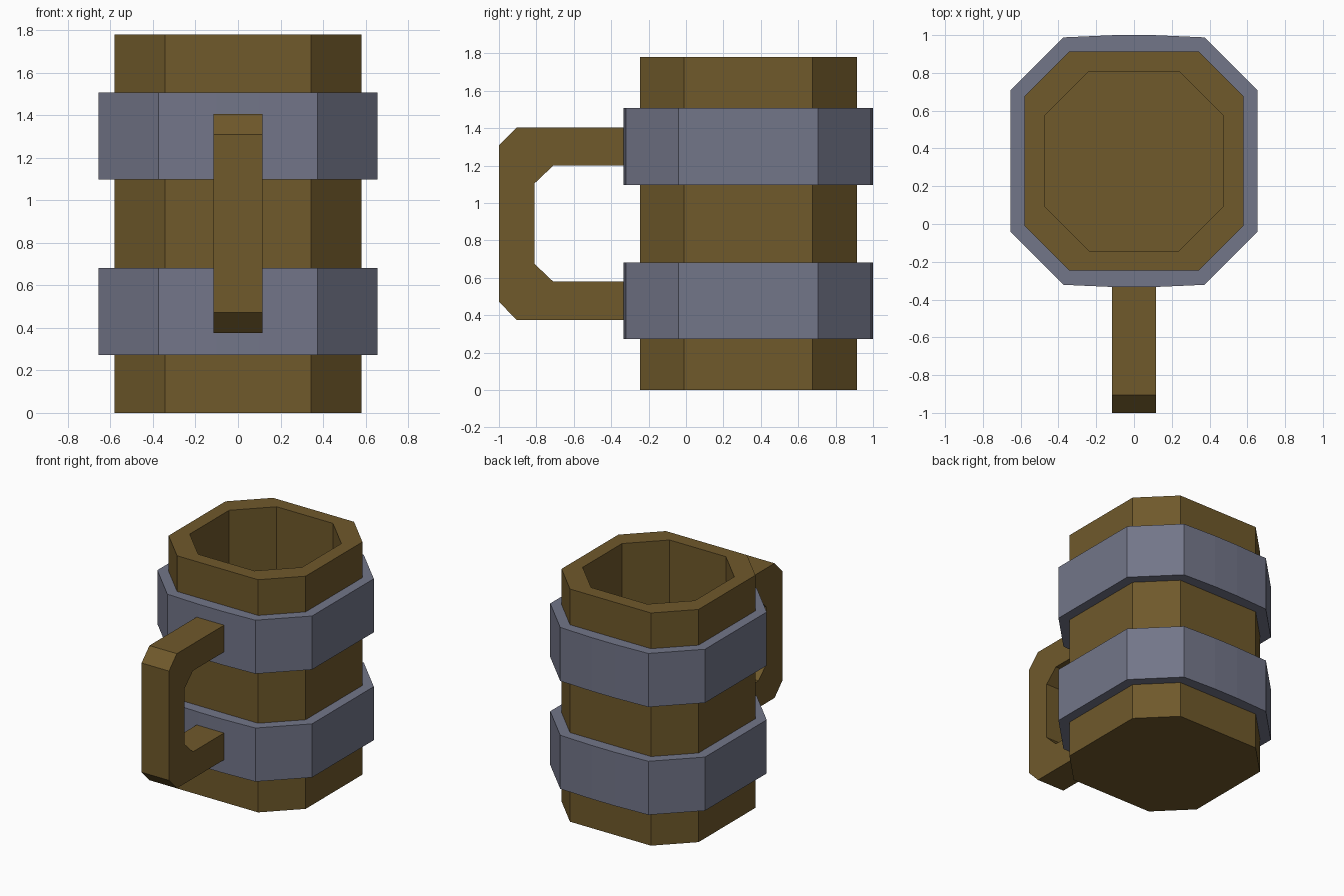
import bpy, bmesh

if "Cube" in bpy.data.objects:
    bpy.data.objects.remove(bpy.data.objects["Cube"])

CY = 0.333  # centre of the barrel in y


def material(name, rgb):
    m = bpy.data.materials.new(name)
    m.diffuse_color = (*rgb, 1)
    m.use_nodes = True
    m.node_tree.nodes["Principled BSDF"].inputs["Base Color"].default_value = m.diffuse_color
    return m


wood = material("wood", (0.16, 0.10, 0.024))
metal = material("metal", (0.17, 0.18, 0.25))


def octagon(r, flat, bulge=0.0):
    """Square of half-size r with cut corners; bulge bows the front and back."""
    half = [(r, -flat), (r, flat), (flat, r)]
    if bulge:
        half += [(0.1, r + bulge), (-0.1, r + bulge)]
    half += [(-flat, r)]
    pts = half + [(-x, -y) for x, y in half]
    # drop the repeated corners produced by the half-turn
    out = []
    for p in pts:
        if p not in out:
            out.append(p)
    return out


def finish(name, bm, mat):
    bmesh.ops.recalc_face_normals(bm, faces=bm.faces)
    me = bpy.data.meshes.new(name)
    bm.to_mesh(me)
    bm.free()
    me.materials.append(mat)
    ob = bpy.data.objects.new(name, me)
    bpy.context.collection.objects.link(ob)
    return ob


def loft(name, rings, mat, closed):
    """Skin (outline, z) rings; closed joins last to first, otherwise cap the ends."""
    bm = bmesh.new()
    loops = [[bm.verts.new((x, y + CY, z)) for x, y in pts] for pts, z in rings]
    n = len(loops[0])
    pairs = list(zip(loops, loops[1:]))
    if closed:
        pairs.append((loops[-1], loops[0]))
    else:
        bm.faces.new(loops[0])
        bm.faces.new(loops[-1])
    for a, b in pairs:
        for i in range(n):
            j = (i + 1) % n
            bm.faces.new((a[i], a[j], b[j], b[i]))
    return finish(name, bm, mat)


# Hollow wooden barrel: outside, rim, inside wall, floor
outer, inner = octagon(0.58, 0.343), octagon(0.475, 0.238)
loft("mug_body", [(outer, 0), (outer, 1.78), (inner, 1.78), (inner, 0.12)], wood, False)

# Two metal bands
band_out = octagon(0.655, 0.373, 0.012)
band_out = [(x, y * (0.655 / 0.655) if abs(x) > 0.5 else y) for x, y in band_out]
band_in = octagon(0.56, 0.33, 0.001)
for name, z0, z1 in (("lower_band", 0.272, 0.682), ("upper_band", 1.097, 1.507)):
    loft(name, [(band_out, z0), (band_out, z1), (band_in, z1), (band_in, z0)], metal, True)

# Handle: C-shaped side profile (y, z), extruded across x
upper = [(-0.25, 1.20), (-0.71, 1.20), (-0.81, 1.105)]
lower = [(-0.81, 0.675), (-0.71, 0.58), (-0.25, 0.58)]
outside = [(-0.25, 0.375), (-0.905, 0.375), (-1.0, 0.472),
           (-1.0, 1.308), (-0.905, 1.405), (-0.25, 1.405)]
bm = bmesh.new()
face = bm.faces.new([bm.verts.new((-0.116, y, z)) for y, z in upper + lower + outside])
ext = bmesh.ops.extrude_face_region(bm, geom=[face])
bmesh.ops.translate(bm, vec=(0.232, 0, 0),
                    verts=[v for v in ext["geom"] if isinstance(v, bmesh.types.BMVert)])
finish("handle", bm, wood)
